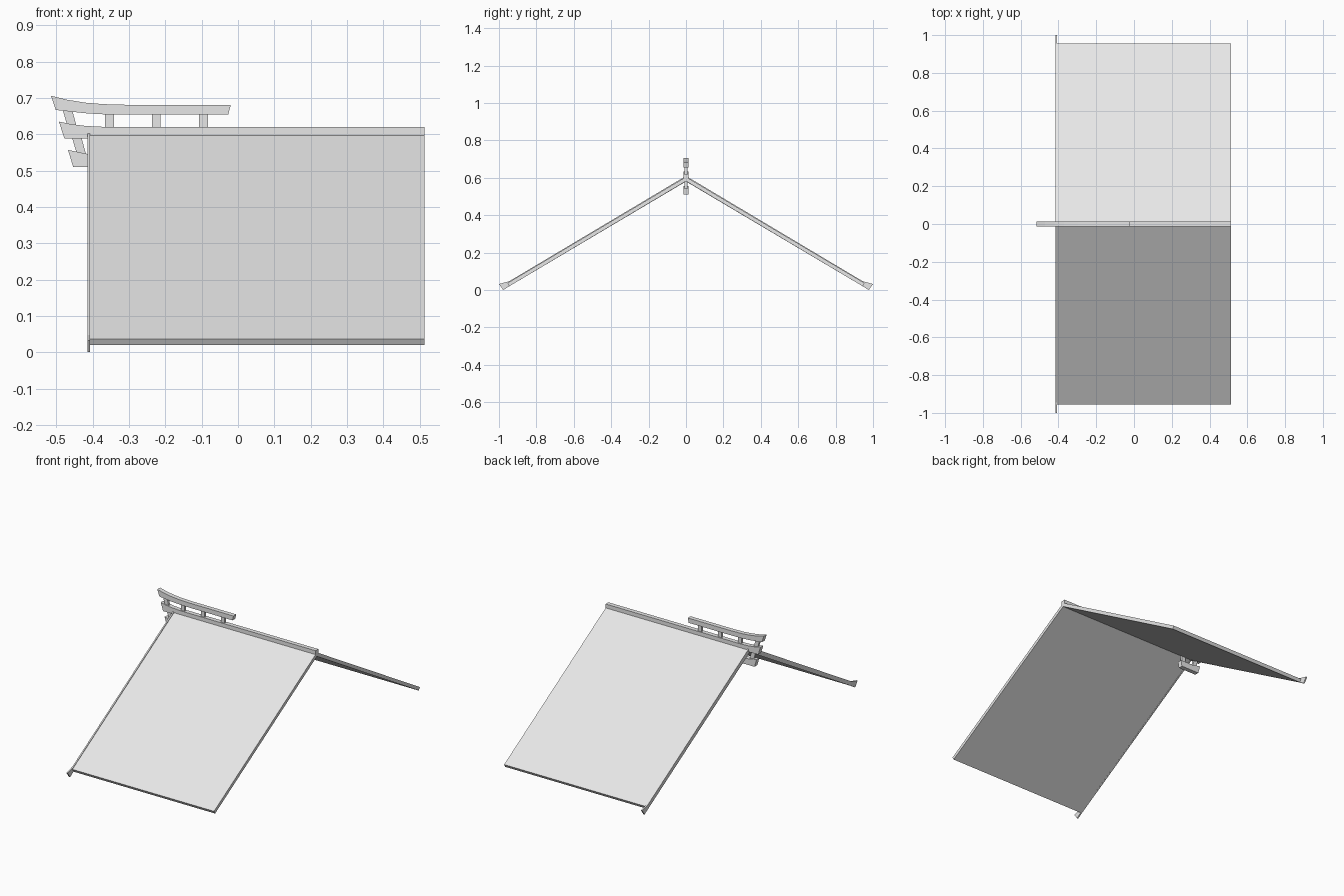
import bpy
import bmesh
from mathutils import Vector

cube = bpy.data.objects.get("Cube")
if cube:
    bpy.data.objects.remove(cube, do_unlink=True)

grey = bpy.data.materials.new("light_grey")
grey.use_nodes = True
colour = (0.8, 0.8, 0.8, 1)
grey.diffuse_color = colour
grey.node_tree.nodes["Principled BSDF"].inputs["Base Color"].default_value = colour


def extrude(name, profile, axis, start, end):
    """Prism from a 2D outline: axis 'x' reads (y, z), axis 'y' reads (x, z)."""
    bm = bmesh.new()

    def place(p):
        return (start, p[0], p[1]) if axis == "x" else (p[0], start, p[1])

    face = bm.faces.new([bm.verts.new(place(p)) for p in profile])
    grown = bmesh.ops.extrude_face_region(bm, geom=[face])
    step = end - start
    move = Vector((step, 0, 0)) if axis == "x" else Vector((0, step, 0))
    moved = [v for v in grown["geom"] if isinstance(v, bmesh.types.BMVert)]
    bmesh.ops.translate(bm, verts=moved, vec=move)
    bmesh.ops.recalc_face_normals(bm, faces=bm.faces)
    mesh = bpy.data.meshes.new(name)
    bm.to_mesh(mesh)
    bm.free()
    mesh.materials.append(grey)
    obj = bpy.data.objects.new(name, mesh)
    bpy.context.collection.objects.link(obj)
    return obj


def mirrored(half):
    """Complete a half outline whose first and last points lie on the middle."""
    return half + [(-y, z) for y, z in reversed(half[1:-1])]


def beam(name, profile, half_width=0.013):
    return extrude(name, profile, "y", -half_width, half_width)


# Pitched roof slab and the flared gable board at its end
slab = [(0, 0.605), (0.955, 0.037), (0.945, 0.02), (0, 0.582)]
extrude("roof_slab", mirrored(slab), "x", -0.408, 0.513)
board = [(0, 0.61), (0.945, 0.047), (1, 0.032), (0.977, 0), (0.935, 0.026), (0, 0.58)]
extrude("gable_board", mirrored(board), "x", -0.415, -0.407)

# Ridge beam and upper rail, each with an upswept end
beam("ridge_beam", [(0.513, 0.62), (-0.36, 0.62), (-0.42, 0.623), (-0.46, 0.628),
                    (-0.493, 0.635), (-0.478, 0.588), (0.513, 0.588)])
beam("upper_rail", [(-0.02, 0.681), (-0.3, 0.681), (-0.37, 0.683), (-0.42, 0.687),
                    (-0.47, 0.695), (-0.515, 0.706), (-0.502, 0.667), (-0.42, 0.658),
                    (-0.37, 0.655), (-0.3, 0.654), (-0.027, 0.654)])

# Short bracket beam beneath the ridge
beam("lower_bracket", [(-0.33, 0.545), (-0.415, 0.546), (-0.468, 0.557),
                       (-0.454, 0.51), (-0.336, 0.51)])

# Upright and leaning posts between the beams
post_width = 0.007
for i, x in enumerate((-0.354, -0.225, -0.095)):
    beam(f"rail_post_{i + 1}", [(x - 0.012, 0.615), (x + 0.012, 0.615),
                                (x + 0.012, 0.658), (x - 0.012, 0.658)], post_width)
x = -0.354
beam("bracket_post", [(x - 0.012, 0.54), (x + 0.012, 0.54),
                      (x + 0.012, 0.595), (x - 0.012, 0.595)], post_width)
for name, x, z in (("upper_leaning_post", -0.47, 0.624), ("lower_leaning_post", -0.444, 0.547)):
    beam(name, [(x, z), (x + 0.025, z), (x + 0.013, z + 0.044), (x - 0.013, z + 0.044)], post_width)
